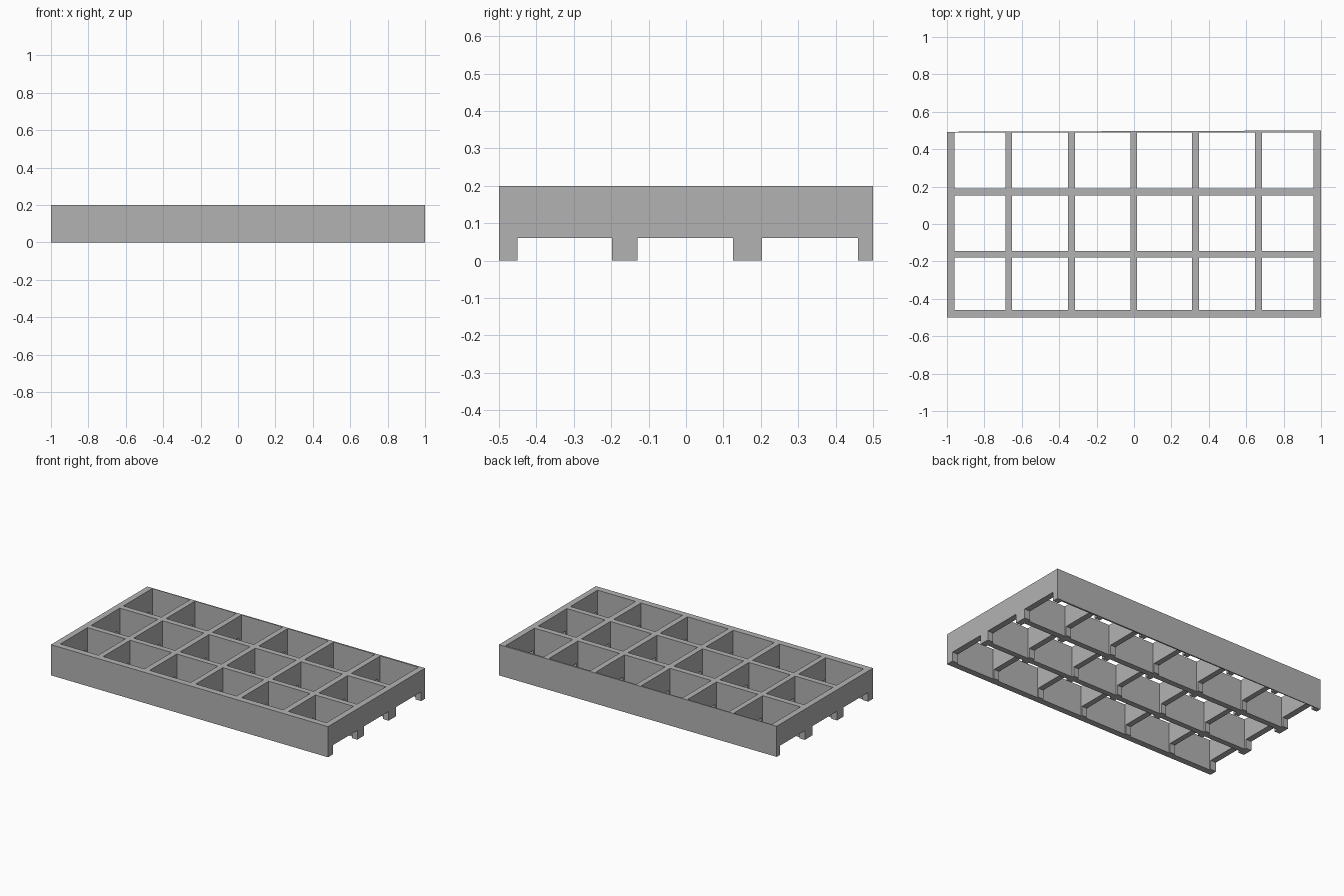
import bpy
import bmesh

cube = bpy.data.objects.get("Cube")
if cube:
    bpy.data.objects.remove(cube, do_unlink=True)

# Plain grey material
grey = bpy.data.materials.new("plain grey")
grey.use_nodes = True
colour = (0.45, 0.45, 0.45, 1)
grey.diffuse_color = colour
grey.node_tree.nodes["Principled BSDF"].inputs["Base Color"].default_value = colour


def boxes(name, extents):
    """One object holding a box for each (x range, y range, z range)."""
    bm = bmesh.new()
    for xs, ys, zs in extents:
        geo = bmesh.ops.create_cube(bm, size=1)
        for v in geo["verts"]:
            v.co = [r[int(c > 0)] for r, c in zip((xs, ys, zs), v.co)]
    mesh = bpy.data.meshes.new(name)
    bm.to_mesh(mesh)
    bm.free()
    mesh.materials.append(grey)
    obj = bpy.data.objects.new(name, mesh)
    bpy.context.collection.objects.link(obj)
    return obj


# Solid slab whose back edge runs very slightly askew
tray = boxes("grid_tray", [((-1, 1), (-0.5, 0.5), (0, 0.2))])
for v in tray.data.vertices:
    if v.co.x < 0 and v.co.y > 0:
        v.co.y = 0.493

# Openings: six columns by three rows of square wells
columns = [(-0.96, -0.687), (-0.652, -0.353), (-0.316, -0.019),
           (0.017, 0.311), (0.348, 0.647), (0.685, 0.96)]
rows = [(-0.459, -0.18), (-0.144, 0.153), (0.19, 0.488)]
wells = boxes("well_cutter", [(c, r, (-0.1, 0.3)) for c in columns for r in rows])

# Notches under the end walls and cross dividers, leaving small feet
spans = [(-0.45, -0.198), (-0.13, 0.125), (0.203, 0.46)]
notches = boxes("notch_cutter", [((-1.1, 1.1), s, (-0.1, 0.06)) for s in spans])

# Cut the slab, then bake the result
for cutter in (wells, notches):
    cutter.hide_render = True
    mod = tray.modifiers.new(cutter.name, "BOOLEAN")
    mod.operation = "DIFFERENCE"
    mod.solver = "EXACT"
    mod.object = cutter

bpy.context.view_layer.update()
evaluated = tray.evaluated_get(bpy.context.evaluated_depsgraph_get())
result = bpy.data.meshes.new_from_object(evaluated)
tray.modifiers.clear()
tray.data = result
for cutter in (wells, notches):
    bpy.data.objects.remove(cutter, do_unlink=True)
